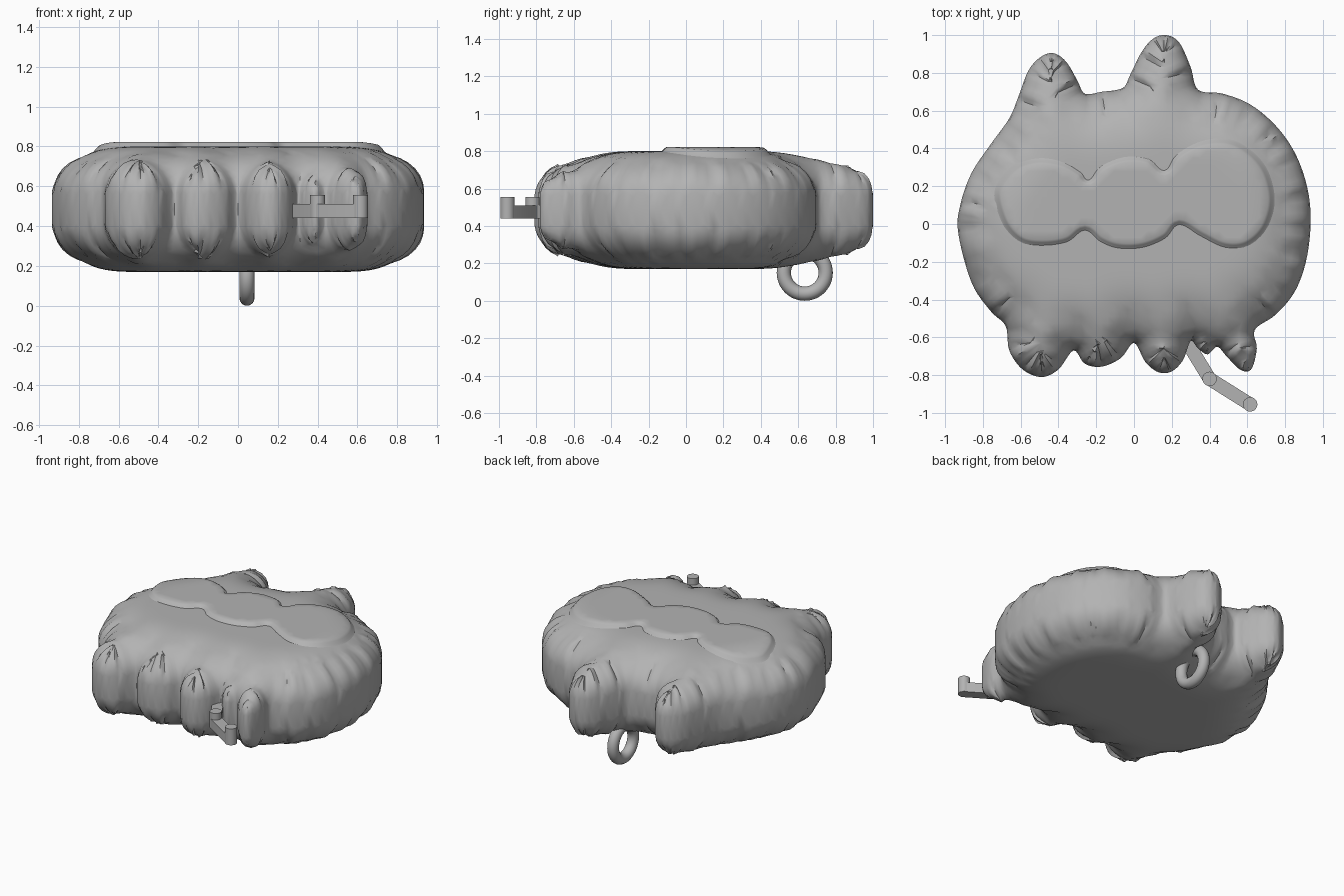
import bpy, bmesh, math
from mathutils import Vector, kdtree
from mathutils.geometry import delaunay_2d_cdt

cube = bpy.data.objects.get("Cube")
if cube:
    bpy.data.objects.remove(cube, do_unlink=True)

MID_Z = 0.485       # height of the seam plane
RIM = 0.07          # half height of the upright rim band
PUFF = 0.245        # extra half height gained by the padding
SOFT = 0.35         # inward distance over which the padding rises


def material(name, value):
    mat = bpy.data.materials.new(name)
    mat.use_nodes = True
    colour = (value, value, value, 1)
    mat.diffuse_color = colour
    mat.node_tree.nodes["Principled BSDF"].inputs["Base Color"].default_value = colour
    return mat


grey = material("plain grey", 0.45)


def closed_curve(points, steps):
    """Closed Catmull-Rom curve through the points."""
    pts = [Vector(p) for p in points]
    n, out = len(pts), []
    for i in range(n):
        a, b, c, d = (pts[(i + k) % n] for k in (-1, 0, 1, 2))
        for s in range(steps):
            t = s / steps
            out.append(0.5 * (2 * b + (c - a) * t + (2 * a - 5 * b + 4 * c - d) * t ** 2
                              + (3 * b - a - 3 * c + d) * t ** 3))
    return out


def distance_to(points):
    """Function giving the distance from a place to the outline."""
    tree = kdtree.KDTree(len(points))
    for i, p in enumerate(points):
        tree.insert(p.to_3d(), i)
    tree.balance()
    return lambda p: tree.find((p.x, p.y, 0))[2]


def filled_sheet(outline, dist, rings, step):
    """Triangulated sheet inside a clockwise outline, finer near its edge."""
    n = len(outline)
    pts = list(outline)
    for r in rings:
        for i, p in enumerate(outline):
            way = (outline[(i + 1) % n] - outline[i - 1]).normalized()
            q = p + Vector((way.y, -way.x)) * r
            if dist(q) > r * 0.93:
                pts.append(q)
    size = int(1 / step) + 1
    grid = [Vector((i * step, j * step)) for i in range(-size, size) for j in range(-size, size)]
    pts += [p for p in grid if dist(p) > rings[-1] + step * 0.6]
    verts, _, faces = delaunay_2d_cdt(pts, [], [list(range(n))], 1, 1e-5)[:3]
    bm = bmesh.new()
    made = [bm.verts.new((v.x, v.y, 0)) for v in verts]
    for f in faces:
        bm.faces.new([made[i] for i in f])
    bmesh.ops.delete(bm, geom=[v for v in bm.verts if not v.link_faces], context="VERTS")
    bmesh.ops.recalc_face_normals(bm, faces=bm.faces)
    if sum(f.normal.z for f in bm.faces) < 0:
        bmesh.ops.reverse_faces(bm, faces=bm.faces)
    return bm


def relax_heights(bm, rounds):
    """Soften creases without moving the outline."""
    inner = [v for v in bm.verts if not v.is_boundary]
    for _ in range(rounds):
        new = [sum(e.other_vert(v).co.z for e in v.link_edges) / len(v.link_edges) for v in inner]
        for v, z in zip(inner, new):
            v.co.z = (v.co.z + z) / 2


def finish(name, bm, mat, angle=40):
    mesh = bpy.data.meshes.new(name)
    bm.to_mesh(mesh)
    bm.free()
    obj = bpy.data.objects.new(name, mesh)
    bpy.context.collection.objects.link(obj)
    mesh.materials.append(mat)
    smooth(obj, angle)
    return obj


def smooth(obj, angle):
    bpy.ops.object.select_all(action="DESELECT")
    obj.select_set(True)
    bpy.context.view_layer.objects.active = obj
    bpy.ops.object.shade_smooth_by_angle(angle=math.radians(angle))


# Outline of the padded body, clockwise from above
right_side = [(-.86, -.31), (-.93, -.05), (-.92, .1), (-.86, .27), (-.76, .42), (-.66, .56)]
right_ear = [(-.61, .68), (-.56, .81), (-.5, .88), (-.43, .905), (-.36, .86), (-.3, .76), (-.26, .69)]
left_ear = [(-.17, .7), (-.06, .72), (-.02, .79), (.04, .91), (.1, .98), (.17, 1), (.24, .96),
            (.3, .83), (.34, .71)]
left_side = [(.47, .69), (.62, .63), (.76, .51), (.86, .36), (.92, .18), (.935, 0), (.91, -.2),
             (.85, -.36), (.75, -.48), (.64, -.56)]
left_feet = [(.65, -.66), (.62, -.77), (.56, -.77), (.49, -.7), (.44, -.65), (.39, -.69),
             (.34, -.66), (.3, -.62)]
middle_feet = [(.26, -.72), (.2, -.78), (.13, -.785), (.06, -.73), (0, -.63), (-.07, -.71),
               (-.17, -.755), (-.26, -.74), (-.32, -.67)]
right_foot = [(-.4, -.77), (-.49, -.81), (-.59, -.77), (-.66, -.67), (-.68, -.54), (-.76, -.46)]
body_points = right_side + right_ear + left_ear + left_side + left_feet + middle_feet + right_foot

body_dist = distance_to(closed_curve(body_points, 40))


def puff(p):
    t = min(1, body_dist(p) / SOFT)
    return RIM + PUFF * math.sqrt(1 - (1 - t) ** 2)


# Padded body: upper half with a rim band, mirrored about the seam plane
bm = filled_sheet(closed_curve(body_points, 6), body_dist, (.006, .02, .045, .08, .12), .035)
for v in bm.verts:
    v.co.z = puff(v.co)
relax_heights(bm, 5)
edge = [e for e in bm.edges if e.is_boundary]
band = bmesh.ops.extrude_edge_only(bm, edges=edge)["geom"]
for v in band:
    if isinstance(v, bmesh.types.BMVert):
        v.co.z = 0
bmesh.ops.recalc_face_normals(bm, faces=bm.faces)
if max(bm.faces, key=lambda f: f.calc_center_median().z).normal.z < 0:
    bmesh.ops.reverse_faces(bm, faces=bm.faces)
body = finish("padded_body", bm, grey)
body.location.z = MID_Z
mirror = body.modifiers.new("lower_half", "MIRROR")
mirror.use_axis = (False, False, True)

# Raised cloud-shaped patch on top
patch_back = [(-.74, .15), (-.7, .25), (-.62, .32), (-.5, .35), (-.37, .33), (-.28, .28), (-.24, .24),
              (-.18, .31), (-.05, .36), (.08, .35), (.16, .29), (.22, .37), (.35, .44), (.5, .45),
              (.62, .39), (.71, .28)]
patch_front = [(.745, .12), (.7, -.03), (.6, -.12), (.48, -.13), (.35, -.07), (.24, -.01), (.17, -.08),
               (.05, -.13), (-.08, -.135), (-.18, -.1), (-.26, -.04), (-.35, -.1), (-.48, -.12),
               (-.6, -.1), (-.69, -.01)]
patch_points = patch_back + patch_front
patch_dist = distance_to(closed_curve(patch_points, 40))
bm = filled_sheet(closed_curve(patch_points, 6), patch_dist, (.01, .022, .035), .035)
for v in bm.verts:
    t = min(1, patch_dist(v.co) / .035)
    v.co.z = MID_Z + puff(v.co) - .004 + .027 * t * t * (3 - 2 * t)
finish("cloud_patch", bm, grey)

# Hanging ring under the back
bpy.ops.mesh.primitive_torus_add(location=(.045, .635, .15), rotation=(0, math.pi / 2, 0),
                                 major_radius=.112, minor_radius=.038,
                                 major_segments=48, minor_segments=16)
ring = bpy.context.object
ring.name = "hanging_ring"
ring.data.materials.append(grey)
smooth(ring, 40)


# Pull: two round-ended links joined by pins
def link(name, start, end, width, low, high):
    a, b = Vector(start), Vector(end)
    turn = math.atan2(b.y - a.y, b.x - a.x)
    bm = bmesh.new()
    loop = []
    for centre, base in ((b, -math.pi / 2), (a, math.pi / 2)):
        for k in range(13):
            ang = turn + base + math.pi * k / 12
            loop.append(bm.verts.new((centre.x + width * math.cos(ang),
                                      centre.y + width * math.sin(ang), low)))
    face = bm.faces.new(loop)
    top = bmesh.ops.extrude_face_region(bm, geom=[face])["geom"]
    bmesh.ops.translate(bm, verts=[v for v in top if isinstance(v, bmesh.types.BMVert)],
                        vec=(0, 0, high - low))
    bmesh.ops.recalc_face_normals(bm, faces=bm.faces)
    finish(name, bm, grey, 30)


joint, tip = (.4, -.82), (.615, -.955)
link("inner_link", (.29, -.64), joint, .036, .44, .512)
link("outer_link", joint, tip, .036, .44, .51)
for name, (x, y) in (("joint_pin", joint), ("tip_pin", tip)):
    bpy.ops.mesh.primitive_cylinder_add(vertices=32, radius=.038, depth=.115, location=(x, y, .4985))
    pin = bpy.context.object
    pin.name = name
    pin.data.materials.append(grey)
    smooth(pin, 30)
